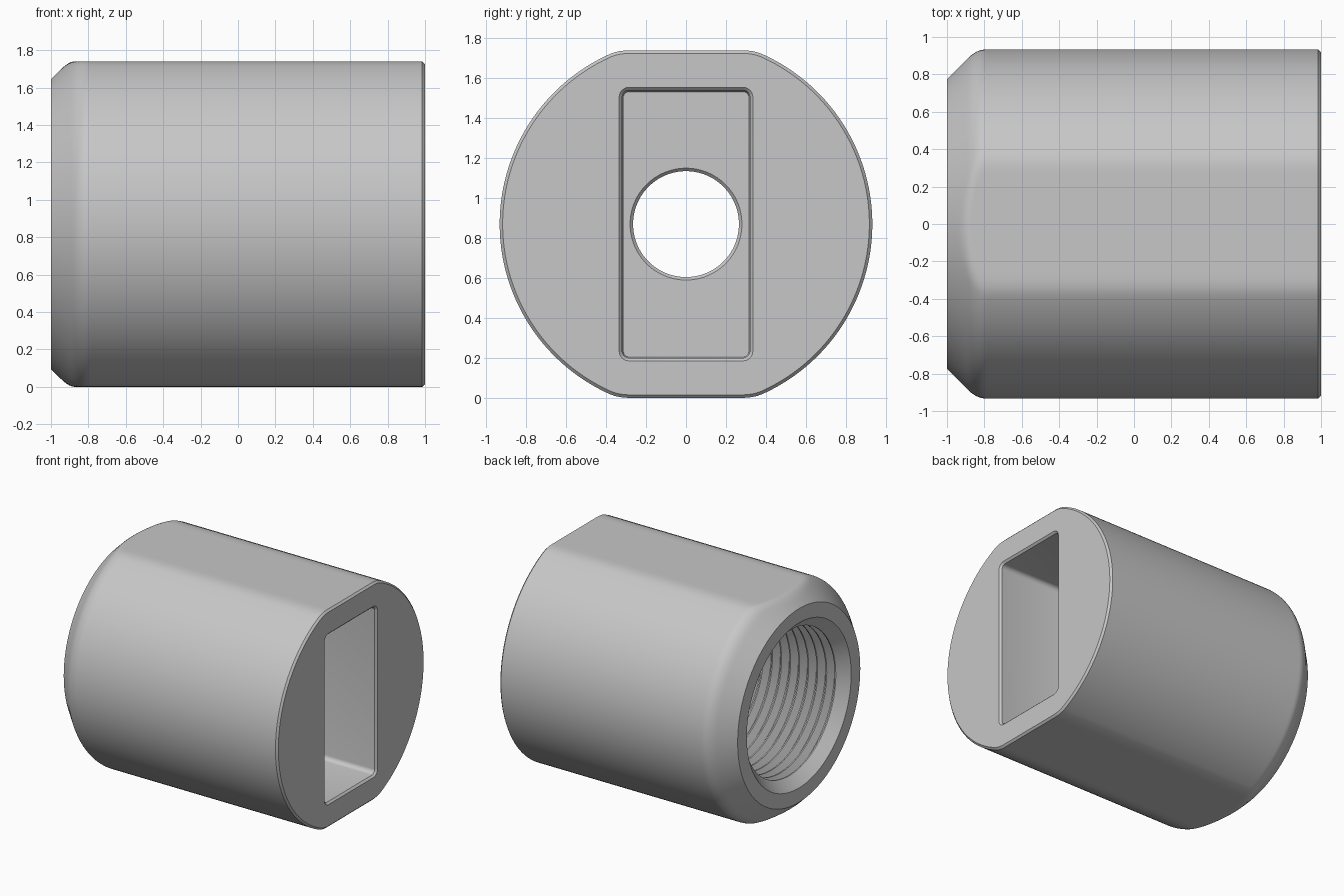
import bpy
import bmesh
from math import sin, cos, pi, radians

cube = bpy.data.objects.get("Cube")
if cube:
    bpy.data.objects.remove(cube, do_unlink=True)

AXIS_Z = 0.87       # height of the barrel axis, also half the distance between flats
RADIUS = 0.933

steel = bpy.data.materials.new("light_grey")
GREY = (0.57, 0.57, 0.57, 1)
steel.diffuse_color = GREY
steel.use_nodes = True
steel.node_tree.nodes["Principled BSDF"].inputs["Base Color"].default_value = GREY


def soft_min(a, b, k):
    """Minimum of two values with a rounded transition of width k."""
    h = max(k - abs(a - b), 0) / k
    return min(a, b) - h * h * k / 4


def loft(name, sections):
    """Closed solid through sections given as (x, [(y, z), ...])."""
    bm = bmesh.new()
    rings = [[bm.verts.new((x, y, z + AXIS_Z)) for y, z in pts] for x, pts in sections]
    n = len(rings[0])
    for a, b in zip(rings, rings[1:]):
        for i in range(n):
            j = (i + 1) % n
            bm.faces.new((a[i], a[j], b[j], b[i]))
    bm.faces.new(rings[0])
    bm.faces.new(rings[-1])
    bmesh.ops.recalc_face_normals(bm, faces=bm.faces)
    mesh = bpy.data.meshes.new(name)
    bm.to_mesh(mesh)
    bm.free()
    mesh.materials.append(steel)
    obj = bpy.data.objects.new(name, mesh)
    bpy.context.collection.objects.link(obj)
    return obj


def flatted_circle(r, half, k, n=256):
    pts = []
    for i in range(n):
        t = 2 * pi * i / n
        d = soft_min(r, half / max(abs(sin(t)), 0.01), k)
        pts.append((d * cos(t), d * sin(t)))
    return pts


def circle(r, n=128):
    return [(r * cos(2 * pi * i / n), r * sin(2 * pi * i / n)) for i in range(n)]


def rounded_rect(hy, hz, r, steps=6):
    pts = []
    corners = [(1, 1), (-1, 1), (-1, -1), (1, -1)]
    for c, (sy, sz) in enumerate(corners):
        for i in range(steps + 1):
            t = pi / 2 * (c + i / steps)
            pts.append((sy * (hy - r) + r * cos(t), sz * (hz - r) + r * sin(t)))
    return pts


# Barrel: softened cone on the threaded end, two flats, small bevel on the other end
sections = []
for i in range(21):
    x = -1 + 0.012 * i
    r = soft_min(x + 1.775, RADIUS, 0.05)
    k = 0.05 - 0.03 * min(max((x + 0.95) / 0.12, 0), 1)
    sections.append((x, flatted_circle(r, AXIS_Z, k)))
sections.append((0.985, flatted_circle(RADIUS, AXIS_Z, 0.02)))
sections.append((1, flatted_circle(RADIUS - 0.015, AXIS_Z - 0.015, 0.02)))
barrel = loft("threaded_barrel", sections)

# Threaded bore with countersink, narrowing to the through hole
MINOR, MAJOR, PITCH = 0.58, 0.635, 0.08
bore = [(-1.04, 0.70), (-0.92, MINOR)]
for i in range(12):
    x = -0.91 + PITCH * i
    bore += [(x, MINOR), (x + 0.03, MAJOR), (x + 0.04, MAJOR), (x + 0.07, MINOR)]
bore += [(0.1, MINOR), (0.1, 0.265), (0.285, 0.265), (0.3, 0.28), (0.4, 0.28)]
bore_cutter = loft("bore_cutter", [(x, circle(r)) for x, r in bore])

# Rectangular pocket with bevelled rim and rounded floor edge
pocket = [(0.3, 0.025), (0.303, 0.02), (0.315, 0.015), (0.985, 0.015), (1.02, -0.02)]
pocket_cutter = loft("pocket_cutter", [
    (x, rounded_rect(0.335 - inset, 0.685 - inset, 0.05 - inset)) for x, inset in pocket])

# Cut both recesses
bpy.ops.object.select_all(action="DESELECT")
barrel.select_set(True)
bpy.context.view_layer.objects.active = barrel
for cutter in (bore_cutter, pocket_cutter):
    cutter.hide_render = True
    mod = barrel.modifiers.new(cutter.name, "BOOLEAN")
    mod.operation = "DIFFERENCE"
    mod.solver = "EXACT"
    mod.object = cutter
    bpy.ops.object.modifier_apply(modifier=mod.name)
    bpy.data.objects.remove(cutter, do_unlink=True)

bpy.ops.object.shade_smooth_by_angle(angle=radians(30))
